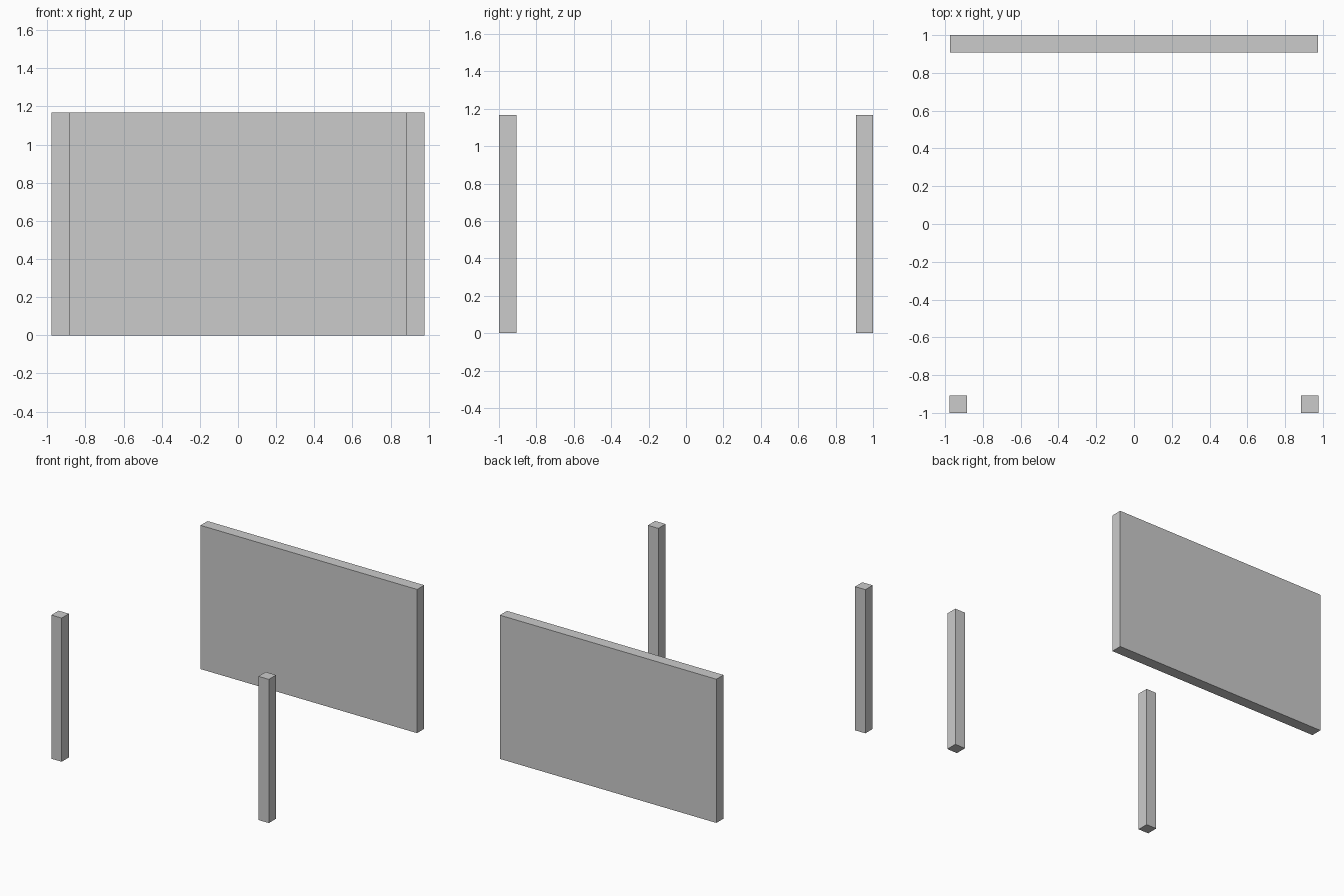
import bpy

if "Cube" in bpy.data.objects:
    bpy.data.objects.remove(bpy.data.objects["Cube"])


def box(name, lo, hi):
    """Axis-aligned box between two corners."""
    bpy.ops.mesh.primitive_cube_add(size=1, location=[(a + b) / 2 for a, b in zip(lo, hi)])
    ob = bpy.context.object
    ob.name = name
    ob.scale = [b - a for a, b in zip(lo, hi)]
    bpy.ops.object.transform_apply(location=False, rotation=False, scale=True)
    return ob


HEIGHT = 1.167
HALF_X = 0.977
POST = 0.093

# Solid panel along the back
box("back_panel", (-0.973, 0.909, 0), (0.973, 1.0, HEIGHT))

# Square posts at the two front corners
for side, x in (("left", -HALF_X), ("right", HALF_X - POST)):
    box(f"front_post_{side}", (x, -1.0, 0), (x + POST, -1.0 + POST, HEIGHT))
